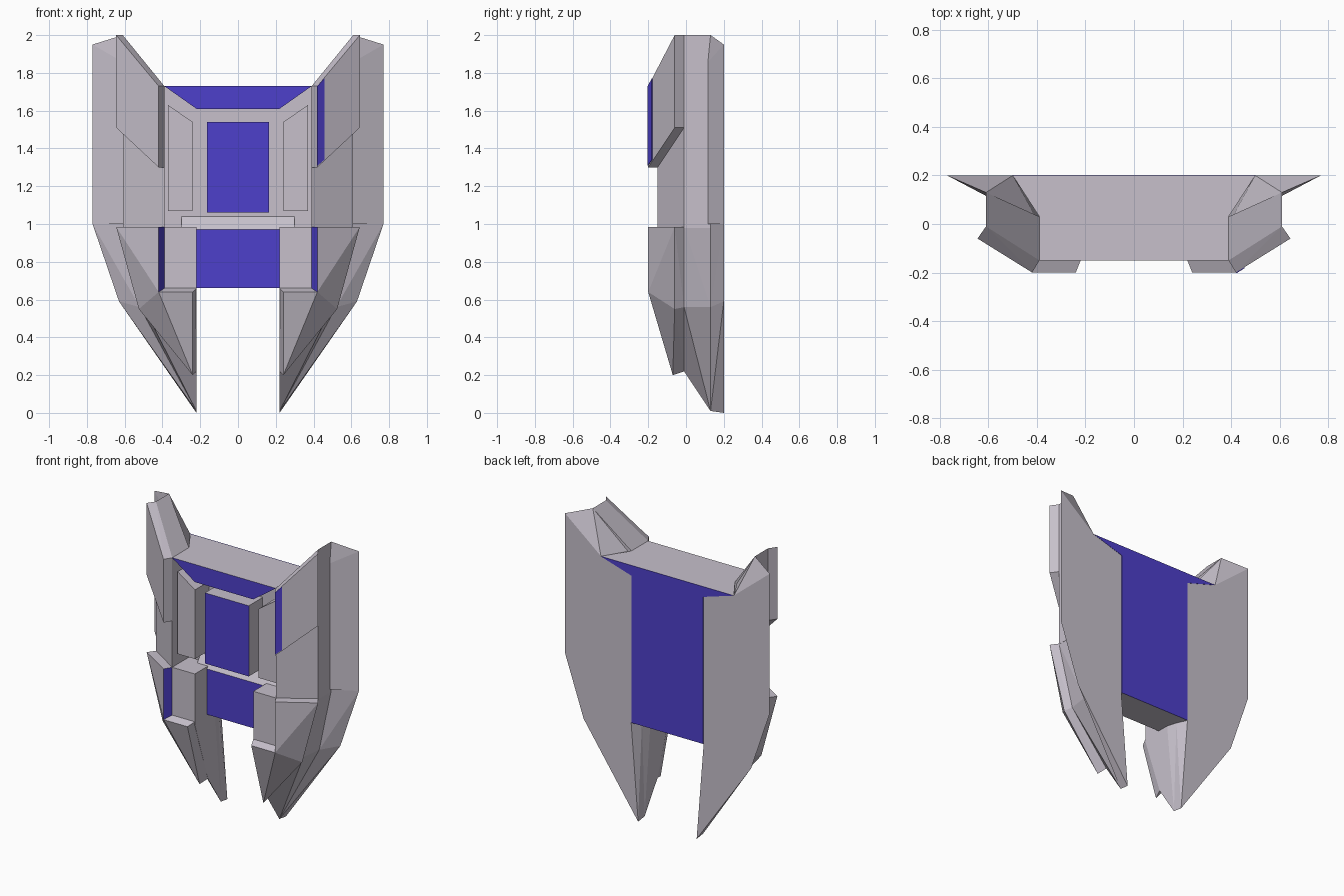
import bpy, bmesh, math
from mathutils import Vector

if "Cube" in bpy.data.objects:
    bpy.data.objects.remove(bpy.data.objects["Cube"])


def material(name, rgb):
    m = bpy.data.materials.new(name)
    m.diffuse_color = (*rgb, 1)
    m.use_nodes = True
    m.node_tree.nodes["Principled BSDF"].inputs["Base Color"].default_value = m.diffuse_color
    return m


GREY = material("pale grey", (0.57, 0.53, 0.60))
BLUE = material("violet blue", (0.076, 0.051, 0.60))


def hull(name, pts, mirror=False, blue=None):
    """Faceted convex block; blue(normal) picks the painted faces."""
    bm = bmesh.new()
    for p in pts:
        bm.verts.new(p)
    res = bmesh.ops.convex_hull(bm, input=bm.verts)
    junk = {g for g in res["geom_interior"] + res["geom_unused"]
            if isinstance(g, bmesh.types.BMVert)}
    bmesh.ops.delete(bm, geom=list(junk), context='VERTS')
    bmesh.ops.dissolve_limit(bm, angle_limit=math.radians(1),
                             verts=bm.verts, edges=bm.edges)
    bmesh.ops.recalc_face_normals(bm, faces=bm.faces)
    bm.normal_update()
    for f in bm.faces:
        f.material_index = 1 if blue and blue(f.normal) else 0
    me = bpy.data.meshes.new(name)
    bm.to_mesh(me)
    bm.free()
    me.materials.append(GREY)
    me.materials.append(BLUE)
    ob = bpy.data.objects.new(name, me)
    bpy.context.collection.objects.link(ob)
    if mirror:
        ob.modifiers.new("Mirror", 'MIRROR').use_mirror_merge = False
    return ob


def prism(name, outline, y0, y1, **kw):
    """Front outline (x, z) extruded in depth from y0 to y1."""
    return hull(name, [(x, y, z) for x, z in outline for y in (y0, y1)], **kw)


def rect(w, z0, z1):
    return [(-w, z0), (w, z0), (w, z1), (-w, z1)]


front = lambda n: n.y < -0.9
every = lambda n: True
FLOOR = 0.03

# Central slab with recessed front floor
hull("core_slab", [(s * x, y, z) for s in (-1, 1) for z in (0.66, 1.73)
                   for x, y in ((0.39, FLOOR), (0.5, 0.2))])
prism("top_brow", [(-0.39, 1.73), (0.39, 1.73), (0.22, 1.61), (-0.22, 1.61)],
      -0.15, FLOOR, blue=front)
hull("lower_block", [(s * 0.3, y, z) for s in (-1, 1) for y, z in
                     ((-0.02, 0.66), (-0.02, 0.97), (FLOOR, 1.04), (FLOOR, 0.66))],
     blue=front)
prism("centre_panel", rect(0.165, 1.06, 1.54), -0.12, FLOOR, blue=front)
prism("side_panel", [(0.37, 1.63), (0.24, 1.54), (0.24, 1.07), (0.37, 1.07)],
      -0.12, FLOOR, mirror=True)

# Painted back
prism("back_paint", rect(0.27, 0.66, 1.73), 0.197, 0.202, blue=every)
prism("back_paint_top", [(0.27, 1.66), (0.27, 1.73), (0.5, 1.73)],
      0.197, 0.202, mirror=True, blue=every)

# Raised shoulders
hull("shoulder", [(0.39, -0.15, 1.73), (0.39, FLOOR, 1.73), (0.61, -0.01, 2), (0.61, 0.13, 2),
                  (0.39, -0.15, 0.98), (0.39, FLOOR, 0.98), (0.61, -0.01, 0.98), (0.61, 0.13, 0.98)],
     mirror=True)
hull("shoulder_plate", [(x, y, z) for x, y, a, b in
                        ((0.39, -0.15, 1.3, 1.73), (0.42, -0.2, 1.3, 1.73),
                         (0.645, -0.06, 1.51, 2), (0.61, -0.01, 1.51, 2)) for z in (a, b)],
     mirror=True)
n = Vector((0.53, -0.85, 0)) * 0.004
hull("shoulder_stripe", [Vector(p) + n * k for k in (-0.5, 1) for p in
                         ((0.42, -0.2, 1.31), (0.455, -0.178, 1.34),
                          (0.455, -0.178, 1.77), (0.42, -0.2, 1.73))], blue=every)

# Swept rear fins
hull("rear_fin", [(0.39, 0, 1.73), (0.5, 0.2, 1.73), (0.77, 0.2, 1.95), (0.61, 0.13, 2.0),
                  (0.61, 0.13, 1.86), (0.77, 0.2, 1.0), (0.61, 0.13, 1.0),
                  (0.39, 0, 1.0), (0.39, 0.2, 1.0)], mirror=True)

# Pointed legs, front and rear halves
hull("leg_front", [(0.22, 0.13, 0.01), (0.22, -0.01, 0.22), (0.22, -0.15, 0.64),
                   (0.22, -0.15, 0.985), (0.39, -0.15, 0.985), (0.61, -0.01, 0.985),
                   (0.61, 0.13, 0.985), (0.39, -0.15, 0.64), (0.50, -0.01, 0.56),
                   (0.52, 0.13, 0.56), (0.22, FLOOR, 0.985), (0.24, 0.13, 0.66),
                   (0.3, 0.13, 0.985)], mirror=True)
hull("leg_rear", [(0.22, 0.13, 0.01), (0.22, 0.2, 0), (0.63, 0.2, 0.59), (0.77, 0.2, 1.0),
                  (0.61, 0.13, 1.0), (0.52, 0.13, 0.56), (0.27, 0.2, 0.66),
                  (0.3, 0.2, 1.0), (0.24, 0.13, 0.66), (0.3, 0.13, 1.0)], mirror=True)

# Armour over the legs
hull("leg_plate", [(x, y, z) for x, y, z in
                   ((0.39, -0.15, 0.985), (0.42, -0.2, 0.985), (0.645, -0.06, 0.985),
                    (0.61, -0.01, 0.985), (0.39, -0.15, 0.64), (0.42, -0.2, 0.64),
                    (0.525, -0.06, 0.55), (0.50, -0.01, 0.56))],
     mirror=True, blue=lambda n: n.x < -0.7 and n.y < -0.2 and abs(n.z) < 0.3)
hull("leg_tip_plate", [(0.24, -0.2, 0.64), (0.42, -0.2, 0.64), (0.525, -0.06, 0.55),
                       (0.50, -0.01, 0.56), (0.24, -0.07, 0.2), (0.22, -0.01, 0.22),
                       (0.22, -0.15, 0.66), (0.39, -0.15, 0.66)], mirror=True)
